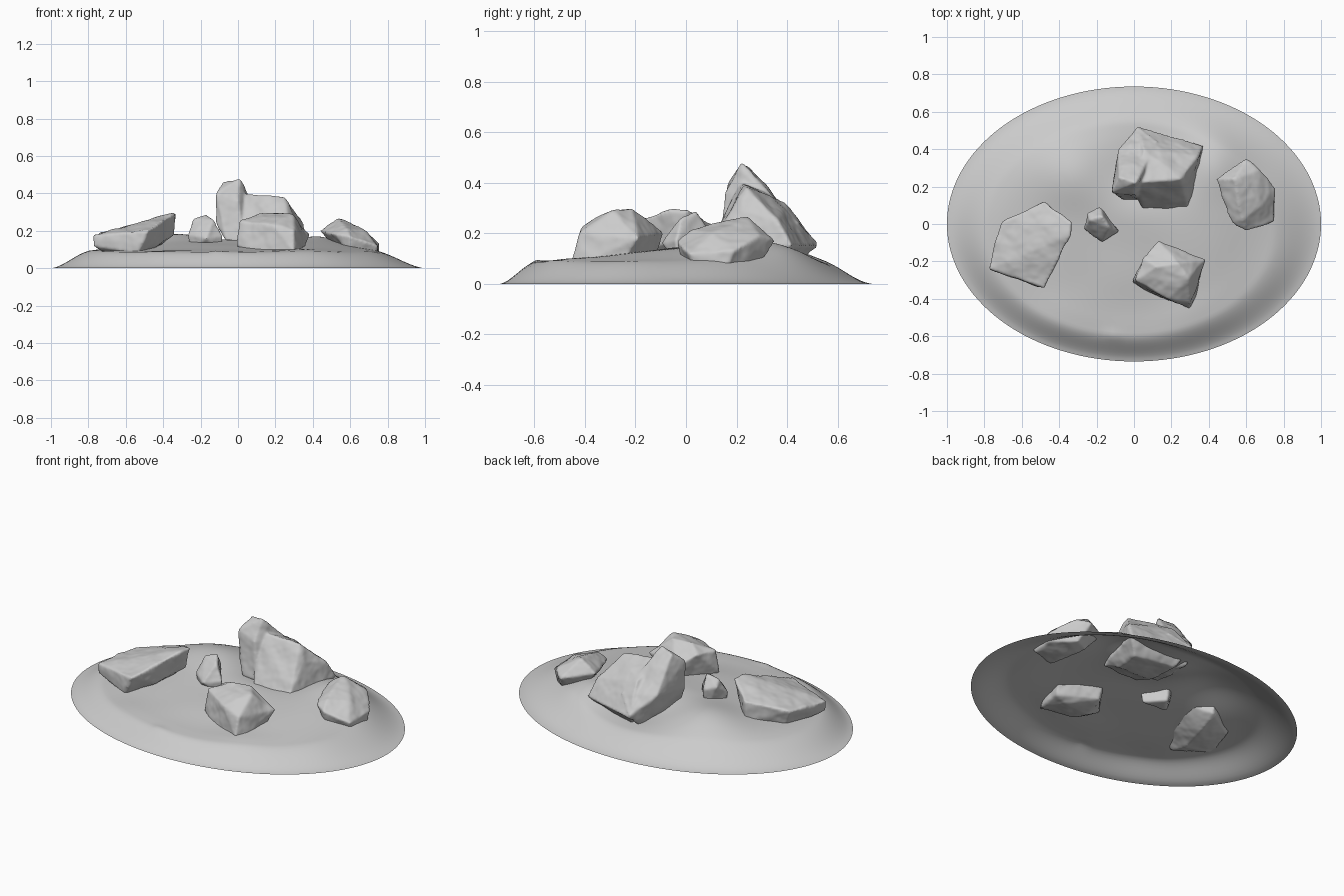
import bpy, bmesh, math
from mathutils import Vector, noise

RX, RY = 1.0, 0.735


def smooth(t):
    t = max(0.0, min(1.0, t))
    return t * t * (3 - 2 * t)


def bump(x, y, cx, cy, sx, sy, h):
    return h * math.exp(-((x - cx) / sx) ** 2 - ((y - cy) / sy) ** 2)


def ground_height(x, y, r):
    # steeper bank at the front, gentler at the back and right
    width = 0.23 + 0.05 * y / RY + 0.03 * x
    t = (1 - r) / width
    rim = 0.094 * (0.55 * smooth(t) + 0.25 * min(1, t) + 0.2 * smooth(t / 1.6))
    z = 0.025 * smooth((0.85 - r) / 0.6)
    z += bump(x, y, 0.05, 0.2, 0.5, 0.3, 0.06)
    # raised lip around the hollow of the back rock
    z += bump(x, y, -0.36, 0.28, 0.22, 0.2, 0.043)
    z += bump(x, y, 0.43, 0.32, 0.16, 0.18, 0.05)
    z -= bump(x, y, 0.08, 0.29, 0.25, 0.21, 0.072)
    z += bump(x, y, -0.11, -0.6, 0.03, 0.03, 0.012)
    z += 0.012 * noise.noise(Vector((x * 3, y * 3, 4.2)))
    return rim + z * smooth((1 - r) / 0.3)


# Mound: open shell made of elliptical rings
def make_mound(rings=48, sides=128):
    bm = bmesh.new()
    centre = bm.verts.new((0, 0, ground_height(0, 0, 0)))
    prev = None
    for i in range(1, rings + 1):
        r = i / rings
        ring = []
        for j in range(sides):
            a = 2 * math.pi * j / sides
            x, y = RX * r * math.cos(a), RY * r * math.sin(a)
            ring.append(bm.verts.new((x, y, ground_height(x, y, r))))
        for j in range(sides):
            k = (j + 1) % sides
            if prev:
                bm.faces.new((prev[j], ring[j], ring[k], prev[k]))
            else:
                bm.faces.new((centre, ring[j], ring[k]))
        prev = ring
    for f in bm.faces:
        f.smooth = True
    me = bpy.data.meshes.new("mound")
    bm.to_mesh(me)
    bm.free()
    bpy.context.collection.objects.link(bpy.data.objects.new("mound", me))


# Rock: convex chunks fused by a voxel remesh, then roughened
def make_rock(name, *chunks):
    bm = bmesh.new()
    for pts in chunks:
        part = bmesh.new()
        for p in pts:
            part.verts.new(p)
        bmesh.ops.convex_hull(part, input=part.verts[:])
        loose = [v for v in part.verts if not v.link_faces]
        bmesh.ops.delete(part, geom=loose, context='VERTS')
        bmesh.ops.recalc_face_normals(part, faces=part.faces[:])
        tmp = bpy.data.meshes.new("chunk")
        part.to_mesh(tmp)
        part.free()
        bm.from_mesh(tmp)
        bpy.data.meshes.remove(tmp)
    me = bpy.data.meshes.new(name)
    bm.to_mesh(me)
    bm.free()
    ob = bpy.data.objects.new(name, me)
    bpy.context.collection.objects.link(ob)
    rm = ob.modifiers.new("remesh", 'REMESH')
    rm.mode = 'VOXEL'
    rm.voxel_size = 0.008
    rm.use_smooth_shade = True
    tex = bpy.data.textures.new(name + "_noise", 'CLOUDS')
    tex.noise_scale = 0.12
    dp = ob.modifiers.new("rough", 'DISPLACE')
    dp.texture = tex
    dp.strength = 0.02
    dp.mid_level = 0.42
    sm = ob.modifiers.new("soften", 'SMOOTH')
    sm.factor = 0.5
    sm.iterations = 3


make_mound()

make_rock("back_rock",
          # tall left column
          [(-0.08, 0.25, 0.46), (0.01, 0.22, 0.48), (0.03, 0.23, 0.44),
           (-0.115, 0.17, 0.40), (-0.12, 0.18, 0.25), (0.0, 0.16, 0.36),
           (-0.06, 0.13, 0.14), (0.04, 0.13, 0.14), (-0.08, 0.40, 0.26),
           (0.02, 0.52, 0.16), (0.12, 0.44, 0.24), (0.0, 0.45, 0.08)],
          # broad right side with sloping back
          [(0.02, 0.22, 0.40), (0.25, 0.24, 0.38), (0.29, 0.22, 0.29),
           (0.02, 0.52, 0.15), (0.37, 0.42, 0.15), (0.34, 0.36, 0.25),
           (0.05, 0.40, 0.32), (0.0, 0.16, 0.25), (0.27, 0.15, 0.22),
           (0.05, 0.08, 0.13), (0.29, 0.08, 0.13), (0.06, 0.42, 0.06),
           (0.30, 0.36, 0.07), (0.05, 0.2, 0.08), (0.27, 0.2, 0.08)])

make_rock("left_slab",
          [(-0.775, -0.24, 0.175), (-0.71, 0.01, 0.19), (-0.48, 0.12, 0.23),
           (-0.335, 0.01, 0.29), (-0.34, -0.06, 0.295), (-0.41, -0.18, 0.25),
           (-0.48, -0.34, 0.20), (-0.77, -0.24, 0.12), (-0.54, -0.32, 0.08),
           (-0.34, -0.01, 0.18), (-0.42, -0.18, 0.13), (-0.48, 0.11, 0.10),
           (-0.67, 0.0, 0.09), (-0.68, -0.20, 0.07), (-0.50, -0.02, 0.06),
           (-0.55, -0.22, 0.055)])

make_rock("small_stone",
          [(-0.18, 0.09, 0.21), (-0.08, -0.04, 0.17), (-0.17, -0.10, 0.16),
           (-0.27, -0.02, 0.18), (-0.25, 0.06, 0.23), (-0.17, 0.04, 0.285),
           (-0.13, -0.02, 0.26), (-0.24, 0.02, 0.265), (-0.09, -0.03, 0.09),
           (-0.25, -0.02, 0.09), (-0.18, 0.07, 0.09)])

make_rock("front_rock",
          [(0.13, -0.09, 0.20), (0.38, -0.19, 0.18), (0.30, -0.455, 0.09),
           (0.30, -0.42, 0.20), (-0.01, -0.31, 0.12), (0.01, -0.30, 0.25),
           (0.05, -0.18, 0.26), (0.12, -0.23, 0.30), (0.24, -0.21, 0.30),
           (0.29, -0.29, 0.285), (0.18, -0.40, 0.235), (0.35, -0.25, 0.075),
           (0.12, -0.38, 0.075), (0.32, -0.42, 0.075), (0.14, -0.13, 0.07),
           (0.10, -0.28, 0.05), (0.28, -0.26, 0.05)])

make_rock("right_rock",
          [(0.44, 0.24, 0.20), (0.60, 0.35, 0.17), (0.67, 0.29, 0.19),
           (0.76, 0.19, 0.13), (0.745, 0.01, 0.12), (0.60, -0.04, 0.17),
           (0.52, 0.01, 0.18), (0.54, 0.24, 0.265), (0.61, 0.20, 0.235),
           (0.58, 0.02, 0.215), (0.56, 0.1, 0.235), (0.68, 0.1, 0.20),
           (0.755, 0.17, 0.075), (0.735, 0.03, 0.075), (0.60, 0.0, 0.07),
           (0.55, 0.24, 0.07), (0.64, 0.28, 0.07), (0.63, 0.14, 0.055)])
